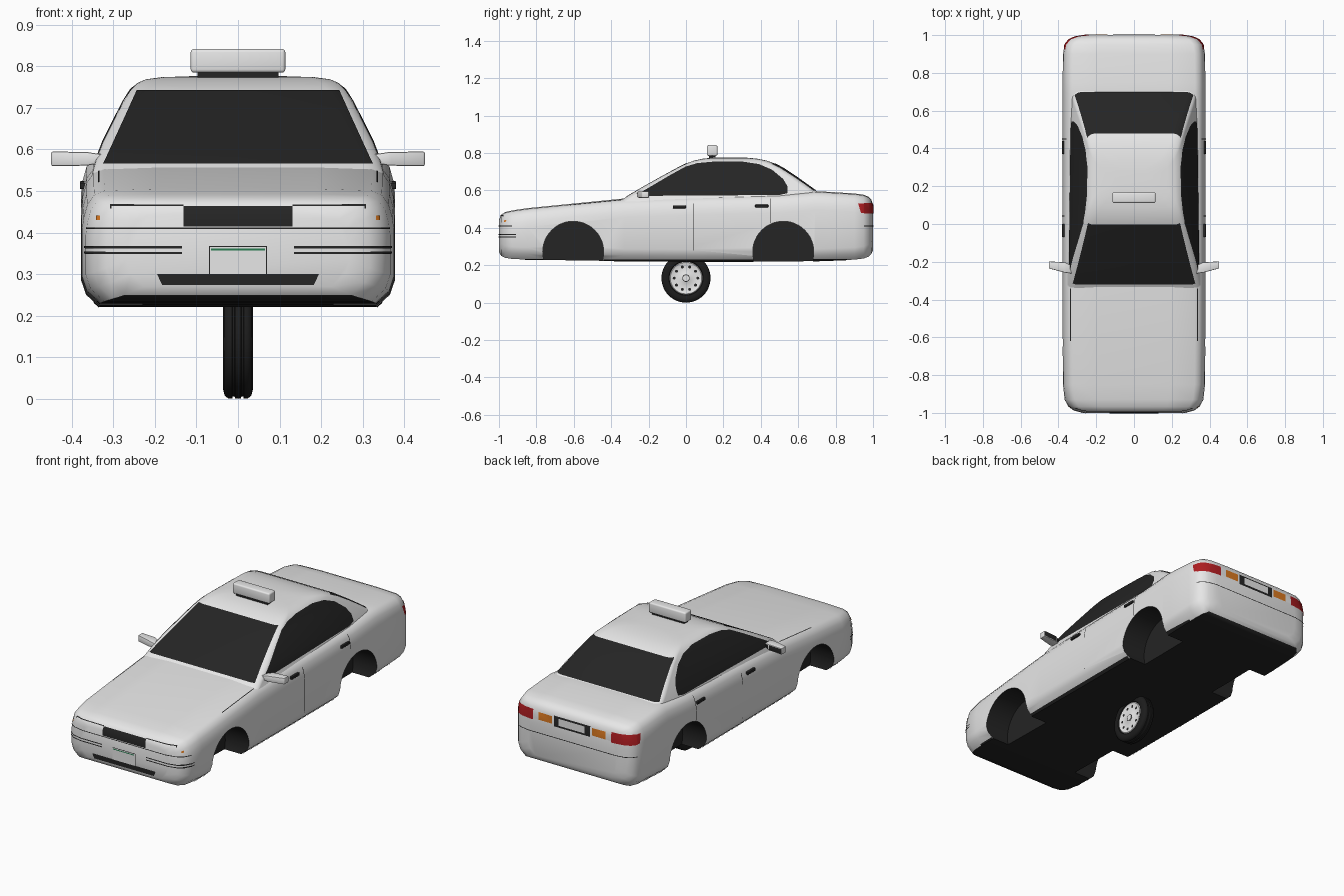
import bpy, bmesh, math
from mathutils import Vector

if "Cube" in bpy.data.objects:
    bpy.data.objects.remove(bpy.data.objects["Cube"])


def material(name, rgb):
    m = bpy.data.materials.new(name)
    m.diffuse_color = (*rgb, 1)
    m.use_nodes = True
    m.node_tree.nodes["Principled BSDF"].inputs["Base Color"].default_value = m.diffuse_color
    return m


WHITE = material("white paint", (0.8, 0.8, 0.8))
BLACK = material("black trim", (0.018, 0.018, 0.018))
RUBBER = material("tyre rubber", (0.012, 0.012, 0.012))
RED = material("red lamp", (0.42, 0.012, 0.015))
ORANGE = material("orange lamp", (0.7, 0.19, 0.015))
GREEN = material("green stripe", (0.02, 0.2, 0.08))


def finish(bm, name, mats, angle=40):
    me = bpy.data.meshes.new(name)
    bm.to_mesh(me)
    bm.free()
    ob = bpy.data.objects.new(name, me)
    bpy.context.collection.objects.link(ob)
    for m in mats:
        me.materials.append(m)
    smooth(ob, angle)
    return ob


def smooth(ob, angle=40):
    bpy.ops.object.select_all(action='DESELECT')
    ob.select_set(True)
    bpy.context.view_layer.objects.active = ob
    bpy.ops.object.shade_smooth_by_angle(angle=math.radians(angle))


def mirror(ob):
    ob.modifiers.new("mirror", 'MIRROR')
    return ob


def loft(rings):
    """Skin closed rings of equal length and cap both ends."""
    bm = bmesh.new()
    loops = [[bm.verts.new(p) for p in r] for r in rings]
    n = len(loops[0])
    for a, b in zip(loops, loops[1:]):
        for i in range(n):
            j = (i + 1) % n
            bm.faces.new((a[i], a[j], b[j], b[i]))
    bm.faces.new(loops[0])
    bm.faces.new(loops[-1])
    bmesh.ops.recalc_face_normals(bm, faces=bm.faces)
    return bm


def box(name, lo, hi, mat, bevel=0.0):
    bm = bmesh.new()
    bmesh.ops.create_cube(bm, size=1)
    for v in bm.verts:
        v.co = [(a + b) / 2 + c * (b - a) for a, b, c in zip(lo, hi, v.co)]
    if bevel:
        bmesh.ops.bevel(bm, geom=bm.edges[:], offset=bevel, segments=3,
                        profile=0.5, affect='EDGES')
    return finish(bm, name, [mat])


def lathe(name, profile, mat, seg=48):
    """Spin an (x, radius) profile about the wheel axis."""
    rings = [[(x, r * math.cos(2 * math.pi * i / seg), 0.131 + r * math.sin(2 * math.pi * i / seg))
              for i in range(seg)] for x, r in profile]
    return finish(loft(rings), name, [mat])


def decal(name, source, mat, direction, polys, offset=0.002):
    """Thin patches of the source surface, trimmed to convex outlines seen along an axis."""
    d = Vector(direction)
    axis = [abs(c) for c in d].index(1)
    u, w = [k for k in range(3) if k != axis]
    out = bmesh.new()
    for poly in polys:
        bm = bmesh.new()
        bm.from_mesh(source)
        bmesh.ops.delete(bm, geom=[f for f in bm.faces if f.normal.dot(d) < 0.25], context='FACES')
        mid = [sum(p[k] for p in poly) / len(poly) for k in (0, 1)]
        for p, q in zip(poly, poly[1:] + poly[:1]):
            co, no = Vector((0, 0, 0)), Vector((0, 0, 0))
            co[u], co[w] = p
            no[u], no[w] = q[1] - p[1], p[0] - q[0]
            if no[u] * (mid[0] - p[0]) + no[w] * (mid[1] - p[1]) > 0:
                no.negate()
            bmesh.ops.bisect_plane(bm, geom=bm.verts[:] + bm.edges[:] + bm.faces[:], dist=1e-6,
                                   plane_co=co, plane_no=no.normalized(), clear_outer=True)
        bm.normal_update()
        for v, n in [(v, v.normal.copy()) for v in bm.verts]:
            v.co += n * offset
        tmp = bpy.data.meshes.new("tmp")
        bm.to_mesh(tmp)
        bm.free()
        out.from_mesh(tmp)
        bpy.data.meshes.remove(tmp)
    return mirror(finish(out, name, [mat]))


def rect(a, b, c, d):
    return [(a, c), (b, c), (b, d), (a, d)]


# lower body: stations of (y, half width, bottom, top)
stations = [(-1, .27, .27, .445), (-.988, .318, .25, .47), (-.967, .347, .24, .484),
            (-.93, .367, .234, .493), (-.85, .376, .23, .505), (-.6, .378, .226, .53),
            (-.33, .378, .222, .557), (0, .378, .22, .568), (.5, .378, .22, .58),
            (.69, .378, .222, .596), (.75, .378, .224, .593), (.9, .376, .23, .584),
            (.95, .367, .236, .577), (.977, .347, .246, .566), (.991, .318, .26, .55),
            (1, .27, .28, .525)]
rings = []
for y, w, b, t in stations:
    half = [(w - .045, b), (w - .012, b + .03), (w, b + .065), (w, t - .1), (w - .004, t - .07),
            (w - .013, t - .038), (w - .03, t - .014), (w - .055, t - .004), (w * .5, t)]
    rings.append([(x, y, z) for x, z in half] + [(-x, y, z) for x, z in reversed(half)])
bm = loft(rings)
for f in bm.faces:
    f.material_index = 1 if f.normal.z < -0.85 else 0
body = finish(bm, "lower_body", [WHITE, BLACK])
skin = body.data.copy()

# wheel arches cut into both sides
bm = bmesh.new()
for y in (-.603, .52):
    for s in (1, -1):
        ring = [(y + .163 * math.cos(a * math.pi / 24), .272 + .163 * math.sin(a * math.pi / 24))
                for a in range(48)]
        lo, hi = [[bm.verts.new((s * x, p, q)) for p, q in ring] for x in (.23, .5)]
        for i in range(48):
            j = (i + 1) % 48
            bm.faces.new((lo[i], lo[j], hi[j], hi[i]))
        bm.faces.new(lo)
        bm.faces.new(hi)
bmesh.ops.recalc_face_normals(bm, faces=bm.faces)
for f in bm.faces:
    f.material_index = 1
cutter = finish(bm, "arch_cutter", [WHITE, BLACK])
cutter.hide_render = True
mod = body.modifiers.new("arches", 'BOOLEAN')
mod.operation, mod.solver, mod.object = 'DIFFERENCE', 'EXACT', cutter
bpy.context.view_layer.objects.active = body
bpy.ops.object.modifier_apply(modifier="arches")
bpy.data.objects.remove(cutter)
smooth(body)

# cabin: levels of (z, front y, rear y, half width), rounded rectangles in plan
levels = [(.54, -.36, .785, .352), (.57, -.312, .735, .344), (.62, -.226, .665, .325),
          (.67, -.137, .595, .3), (.72, -.045, .52, .274), (.745, .003, .472, .258),
          (.76, .045, .43, .243), (.769, .085, .385, .222), (.774, .13, .34, .185), (.777, .18, .29, .1)]
rings = []
for z, y0, y1, w in levels:
    r, ring = .045, []
    for k, (sx, cy) in enumerate([(1, y1 - r), (-1, y1 - r), (-1, y0 + r), (1, y0 + r)]):
        cx = (w * (.97 if k < 2 else 1) - r) * sx
        for i in range(7):
            a = (k + i / 6) * math.pi / 2
            ring.append((cx + r * math.cos(a), cy + r * math.sin(a), z))
    rings.append(ring)
cabin = finish(loft(rings), "cabin", [WHITE])

# glass
FRONT, BACK, SIDE, UP = (0, -1, 0), (0, 1, 0), (1, 0, 0), (0, 0, 1)
decal("windscreen", cabin.data, BLACK, FRONT, [[(0, .565), (.324, .565), (.243, .742), (0, .742)]])
decal("rear_window", cabin.data, BLACK, BACK, [[(0, .597), (.313, .597), (.248, .742), (0, .742)]])
decal("side_windows", cabin.data, BLACK, SIDE,
      [[(-.25, .57), (-.24, .59), (-.1, .672), (0, .727), (.06, .745), (.15, .753), (.3, .753),
        (.39, .74), (.46, .71), (.52, .66), (.543, .62), (.543, .585), (.5, .575)]])

# front details
decal("grille", skin, BLACK, FRONT, [rect(0, .131, .415, .463)])
decal("lower_intake", skin, BLACK, FRONT, [[(0, .3), (.195, .3), (.183, .274), (0, .274)]])
decal("front_seams", skin, BLACK, FRONT,
      [rect(.131, .308, .463, .467), rect(.304, .308, .457, .465), rect(0, .372, .408, .412),
       rect(.135, .372, .362, .367), rect(.135, .372, .348, .353)])
decal("front_markers", skin, ORANGE, FRONT, [rect(.331, .34, .43, .441)])
decal("front_plate_frame", skin, BLACK, FRONT, [rect(0, .07, .298, .367)], .002)
decal("front_plate", skin, WHITE, FRONT, [rect(0, .068, .3, .365)], .004)
decal("front_plate_stripe", skin, GREEN, FRONT, [rect(0, .065, .357, .362)], .006)

# rear details
decal("rear_panel", skin, BLACK, BACK, [rect(0, .112, .472, .53)])
decal("rear_plate", skin, WHITE, BACK, [rect(0, .08, .483, .522)], .004)
decal("rear_indicators", skin, ORANGE, BACK, [rect(.122, .205, .483, .525)])
decal("reversing_lamps", skin, WHITE, BACK, [rect(.205, .24, .483, .525)])
decal("tail_lamps", skin, RED, BACK, [rect(.24, .39, .476, .532)])
decal("tail_lamp_sides", skin, RED, SIDE, [[(.92, .53), (1, .53), (1, .476), (.935, .48)]])
decal("rear_seam", skin, BLACK, BACK, [rect(0, .37, .408, .412)])

# side and bonnet lines
decal("door_seams", skin, BLACK, SIDE, [rect(.04, .044, .28, .53), rect(.448, .452, .425, .555)])
decal("bumper_side_seams", skin, BLACK, SIDE,
      [rect(-1, -.91, .363, .368), rect(-1, -.91, .349, .354)])
decal("sills", skin, BLACK, SIDE,
      [rect(-.86, -.762, .21, .236), rect(-.442, .36, .21, .233), rect(.68, .86, .21, .236)])
decal("bonnet_seams", skin, BLACK, UP, [rect(.333, .337, -.62, -.34)])
bpy.data.meshes.remove(skin)

# door handles
for name, y in (("front", -.07), ("rear", .37)):
    mirror(box(name + "_door_handles", (.364, y, .505 + y * .01), (.381, y + .07, .52 + y * .01), BLACK, .003))

# door mirrors with dark glass at the back
bm = loft([[(x, y0, z0), (x, y1, z0), (x, y1, z1), (x, y0, z1)] for x, y0, y1, z0, z1 in
           [(.325, -.262, -.222, .568, .588), (.365, -.258, -.203, .561, .594), (.45, -.235, -.198, .56, .595)]])
bmesh.ops.bevel(bm, geom=bm.edges[:], offset=.004, segments=2, profile=.5, affect='EDGES')
for f in bm.faces:
    if f.normal.y > .8 and f.calc_area() > .0005:
        f.material_index = 1
mirror(finish(bm, "door_mirrors", [WHITE, BLACK]))

# roof sign
box("sign_base", (-.098, .122, .765), (.098, .158, .79), BLACK)
box("roof_sign", (-.114, .112, .785), (.114, .168, .842), WHITE, .008)

# single wheel under the middle
side = [(.024, .085), (.033, .092), (.036, .108), (.032, .124), (.023, .131), (.014, .131),
        (.013, .126), (.008, .126), (.007, .131)]
lathe("tyre", side + [(-x, r) for x, r in reversed(side)], RUBBER)
side = [(.031, .014), (.031, .022), (.027, .028), (.028, .078), (.031, .084), (.026, .09)]
lathe("wheel_rim", side + [(-x, r) for x, r in reversed(side)], WHITE)
bm = bmesh.new()
for s in (1, -1):
    for i in range(10):
        a = i * math.pi / 5
        c = (s * .0285, .063 * math.cos(a), .131 + .063 * math.sin(a))
        vs = [bm.verts.new((c[0], c[1] + .008 * math.cos(k * math.pi / 6 * s),
                            c[2] + .008 * math.sin(k * math.pi / 6 * s))) for k in range(12)]
        bm.faces.new(vs)
finish(bm, "rim_holes", [BLACK])
ring = [(.0315, .016), (.0315, .02)]
lathe("hub_ring", ring + [(-x, r) for x, r in reversed(ring)], BLACK)
lathe("hub_cap", [(.033, .001), (.033, .016), (-.033, .016), (-.033, .001)], WHITE)
